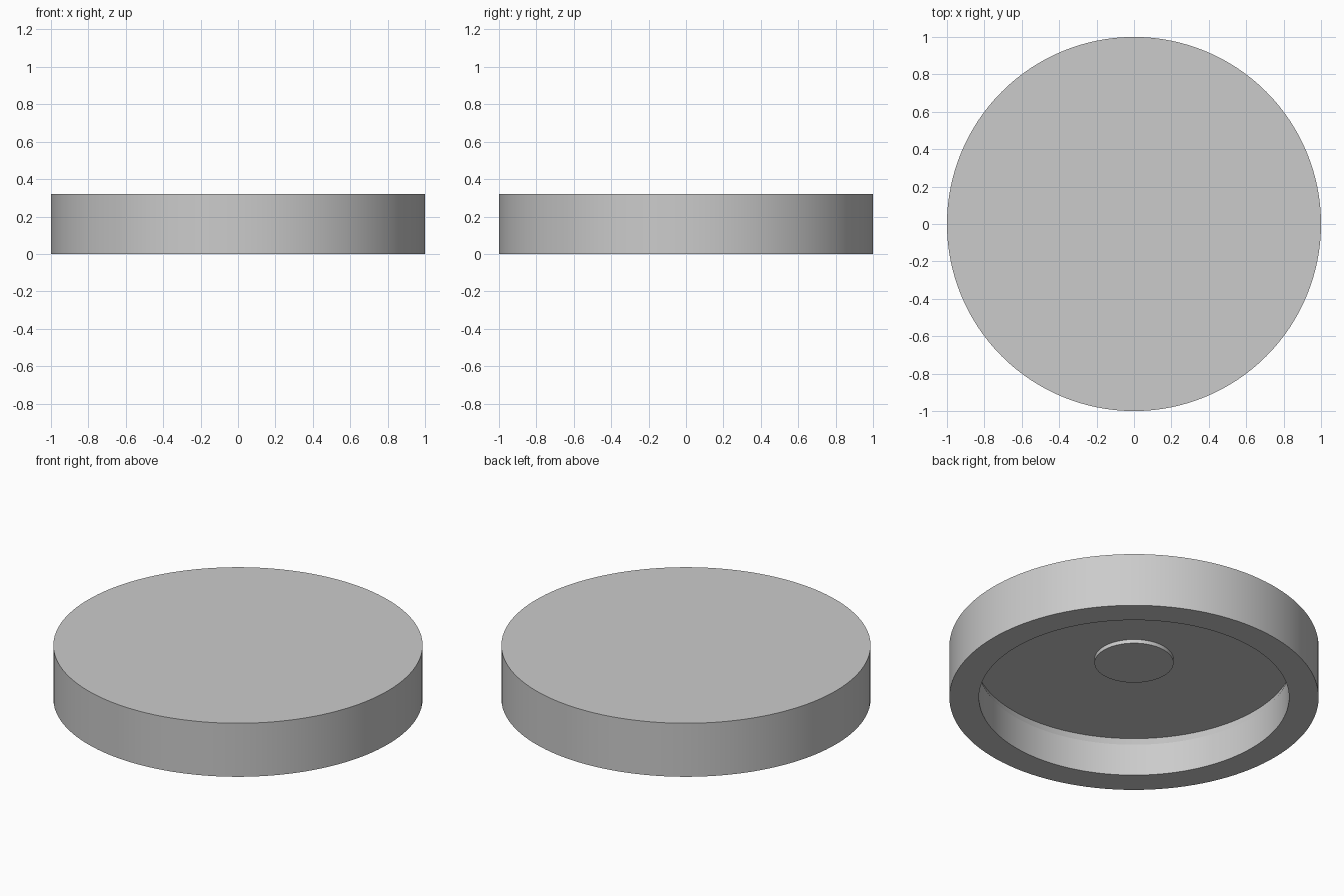
import bpy
import bmesh
import math

SEGMENTS = 128

cube = bpy.data.objects.get("Cube")
if cube:
    bpy.data.objects.remove(cube, do_unlink=True)

# Single plain grey
grey = bpy.data.materials.new("plain grey")
grey.use_nodes = True
colour = (0.6, 0.6, 0.6, 1)
grey.diffuse_color = colour
grey.node_tree.nodes["Principled BSDF"].inputs["Base Color"].default_value = colour


def lathe(name, profile, cap_first=True, cap_last=True):
    """Turn a (radius, height) profile around the z axis, with flat end caps."""
    bm = bmesh.new()
    rings = []
    for radius, z in profile:
        angles = [math.tau * i / SEGMENTS for i in range(SEGMENTS)]
        rings.append([bm.verts.new((radius * math.cos(a), radius * math.sin(a), z))
                      for a in angles])
    for low, high in zip(rings, rings[1:]):
        for i in range(SEGMENTS):
            j = (i + 1) % SEGMENTS
            bm.faces.new((low[i], low[j], high[j], high[i]))
    if cap_first:
        bm.faces.new(rings[0][::-1])
    if cap_last:
        bm.faces.new(rings[-1])
    bmesh.ops.recalc_face_normals(bm, faces=bm.faces)
    mesh = bpy.data.meshes.new(name)
    bm.to_mesh(mesh)
    bm.free()
    mesh.materials.append(grey)
    obj = bpy.data.objects.new(name, mesh)
    bpy.context.collection.objects.link(obj)
    bpy.ops.object.select_all(action="DESELECT")
    obj.select_set(True)
    bpy.context.view_layer.objects.active = obj
    bpy.ops.object.shade_smooth_by_angle(angle=math.radians(15))
    return obj


# Round lid: recess ceiling, flared undercut, inner wall, rim, outer wall, top
lathe("lid", [(0.86, 0.24), (0.84, 0.19), (0.84, 0), (1, 0), (1, 0.32)])

# Shallow round boss in the middle of the recess, rooted in the lid
lathe("centre_boss", [(0.214, 0.217), (0.214, 0.26)])
